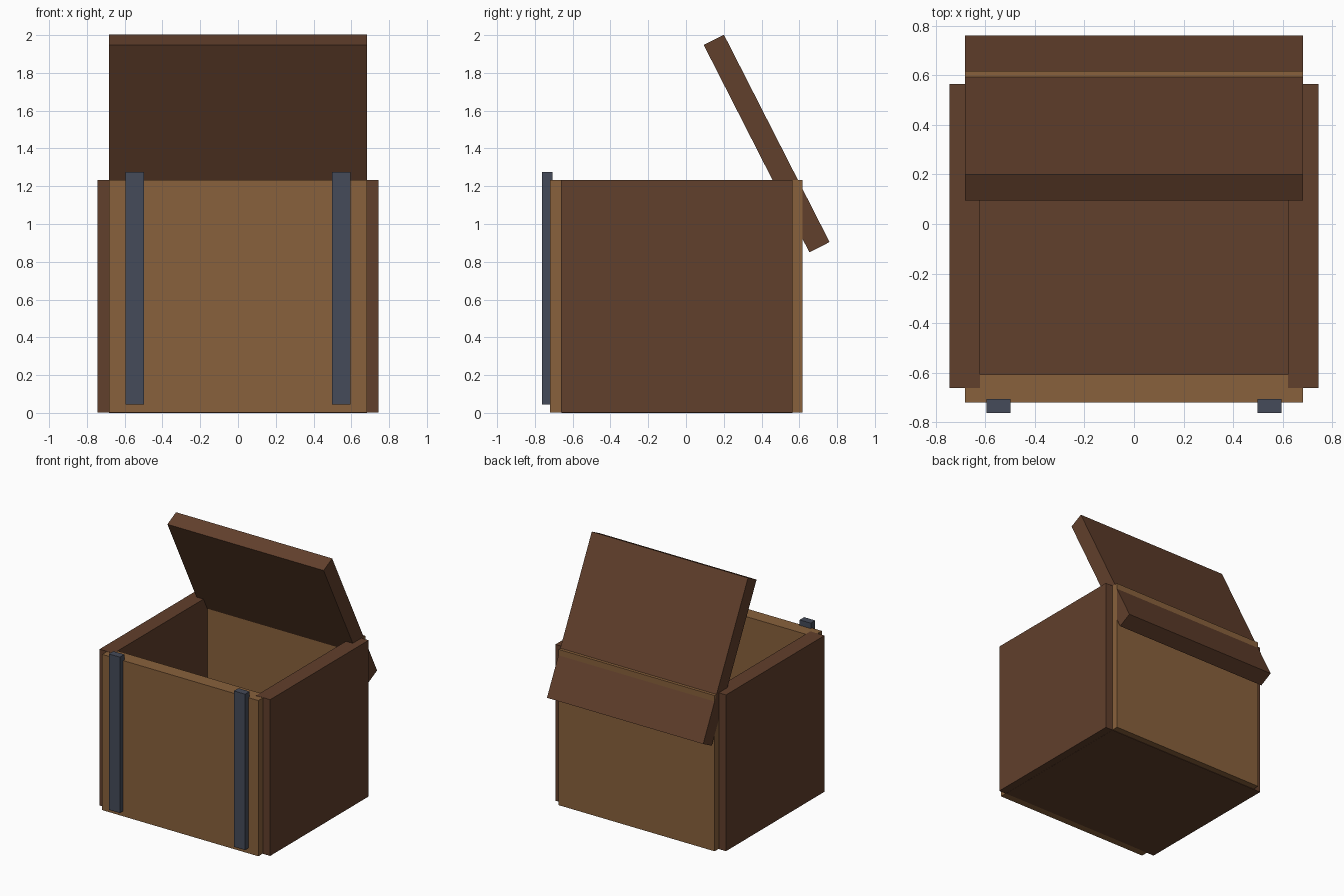
import bpy
import bmesh
import math
from mathutils import Vector

cube = bpy.data.objects.get("Cube")
if cube:
    bpy.data.objects.remove(cube, do_unlink=True)


def material(name, rgb):
    mat = bpy.data.materials.new(name)
    mat.use_nodes = True
    color = (*rgb, 1.0)
    mat.diffuse_color = color
    mat.node_tree.nodes["Principled BSDF"].inputs["Base Color"].default_value = color
    return mat


def box(name, low, high, mat, tilt=0.0):
    """Box between two corners, optionally tilted about its own x axis."""
    low, high = Vector(low), Vector(high)
    size = high - low
    mesh = bpy.data.meshes.new(name)
    bm = bmesh.new()
    bmesh.ops.create_cube(bm, size=1.0)
    bmesh.ops.scale(bm, vec=size, verts=bm.verts)
    bm.to_mesh(mesh)
    bm.free()
    mesh.materials.append(mat)
    obj = bpy.data.objects.new(name, mesh)
    obj.location = (low + high) / 2
    obj.rotation_euler.x = tilt
    bpy.context.collection.objects.link(obj)
    return obj


dark_wood = material("dark wood", (0.12, 0.05, 0.025))
light_wood = material("light wood", (0.25, 0.12, 0.045))
iron = material("blue grey iron", (0.06, 0.07, 0.1))

HEIGHT = 1.232
WIDE = 0.682

# Floor sits a hair below the walls
box("floor", (-WIDE, -0.66, 0), (WIDE, 0.565, 0.12), dark_wood)

# Front and back walls
box("front_wall", (-WIDE, -0.72, 0.003), (WIDE, -0.608, HEIGHT), light_wood)
box("back_wall", (-WIDE, 0.505, 0.003), (WIDE, 0.617, HEIGHT), light_wood)

# Side walls and front straps, mirrored
for side, s in (("left", 1), ("right", -1)):
    xs = sorted((s * 0.622, s * 0.745))
    box(side + "_wall", (xs[0], -0.663, 0.001), (xs[1], 0.565, HEIGHT + 0.002), dark_wood)
    xs = sorted((s * 0.498, s * 0.595))
    box(side + "_strap", (xs[0], -0.762, 0.045), (xs[1], -0.706, 1.275), iron)

# Open lid leaning forward through the back wall
box("lid", (-WIDE, 0.367, 0.81), (WIDE, 0.487, 2.042), dark_wood, tilt=math.radians(27))
